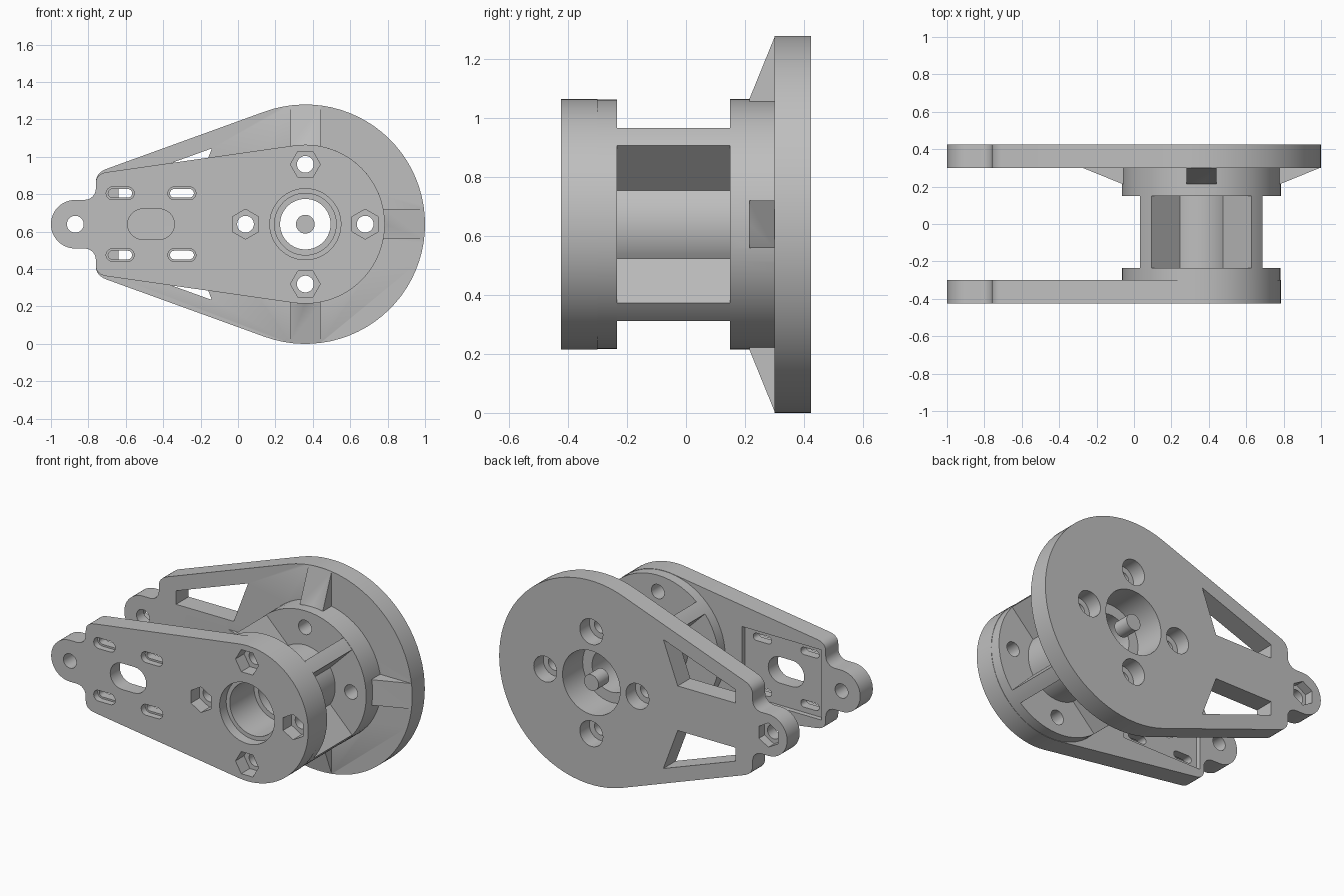
import bpy, bmesh
from math import sin, cos, pi, asin, acos, atan2, hypot, radians
from mathutils import Matrix, Vector

cube = bpy.data.objects.get("Cube")
if cube:
    bpy.data.objects.remove(cube, do_unlink=True)

CX, CZ = 0.36, 0.64          # main axis
LUG_X, EDGE_X = -0.87, -0.76
BOSS_R, PLATE_R, BOLT_R = 0.425, 0.64, 0.32
FRONT, BACK = -0.425, 0.425

grey = bpy.data.materials.new("plain_grey")
grey.use_nodes = True
colour = (0.52, 0.52, 0.52, 1)
grey.diffuse_color = colour
grey.node_tree.nodes["Principled BSDF"].inputs["Base Color"].default_value = colour


def arc(x, z, r, a0, a1, n):
    """Arc points, angles in radians, both ends included."""
    return [(x + r * cos(a0 + (a1 - a0) * i / n), z + r * sin(a0 + (a1 - a0) * i / n))
            for i in range(n + 1)]


def circle(x, z, r, n=64, turn=0):
    return arc(x, z, r, turn, turn + 2 * pi, n)[:-1]


def slot(x, z, half, r):
    return (arc(x + half - r, z, r, -pi / 2, pi / 2, 12)
            + arc(x - half + r, z, r, pi / 2, 3 * pi / 2, 12))


def prism(name, pts, y0, y1, matrix=None):
    """Extrude an (x, z) profile from y0 to y1; z is measured from the main axis."""
    bm = bmesh.new()
    face = bm.faces.new([bm.verts.new((x, y0, z)) for x, z in pts])
    ext = bmesh.ops.extrude_face_region(bm, geom=[face])
    moved = [g for g in ext["geom"] if isinstance(g, bmesh.types.BMVert)]
    bmesh.ops.translate(bm, verts=moved, vec=(0, y1 - y0, 0))
    if matrix:
        bm.transform(matrix)
    bm.transform(Matrix.Translation((0, 0, CZ)))
    bmesh.ops.recalc_face_normals(bm, faces=bm.faces)
    mesh = bpy.data.meshes.new(name)
    bm.to_mesh(mesh)
    bm.free()
    mesh.materials.append(grey)
    ob = bpy.data.objects.new(name, mesh)
    bpy.context.collection.objects.link(ob)
    return ob


def combine(target, other, operation):
    """Apply a boolean and drop the helper."""
    mod = target.modifiers.new("combine", "BOOLEAN")
    mod.operation, mod.solver, mod.object = operation, "EXACT", other
    bpy.context.view_layer.objects.active = target
    bpy.ops.object.modifier_apply(modifier=mod.name)
    bpy.data.objects.remove(other, do_unlink=True)


def cut(target, pts, y0, y1):
    combine(target, prism("cutter", pts, y0, y1), "DIFFERENCE")


def outline(r, h):
    """Teardrop plate with rounded shoulders and a small lug."""
    dx = EDGE_X - CX
    tangent = atan2(h, dx) - acos(r / hypot(dx, h))
    upper = arc(CX, 0, r, 0, tangent, 24)
    corner = Vector((EDGE_X, h))
    start = corner + (Vector(upper[-1]) - corner).normalized() * 0.06
    end = corner - Vector((0, 0.05))
    for i in range(7):
        t = i / 6
        upper.append(tuple(start * (1 - t) ** 2 + corner * 2 * t * (1 - t) + end * t * t))
    upper += arc(EDGE_X - 0.06, 0.19, 0.06, 0, -pi / 2, 6)
    upper += arc(LUG_X, 0, 0.13, pi / 2, pi, 12)
    return upper + [(x, -z) for x, z in reversed(upper[1:-1])]


bolts = [(CX + BOLT_R * cos(k * pi / 2), BOLT_R * sin(k * pi / 2), k * pi / 2) for k in range(4)]

# Front plate with its round boss
front = prism("front_plate", outline(BOSS_R, 0.27), FRONT, -0.30)
combine(front, prism("boss", circle(CX, 0, BOSS_R - 0.002), -0.33, -0.235), "UNION")
cut(front, circle(CX, 0, 0.19), FRONT - 0.1, -0.36)
cut(front, circle(CX, 0, 0.165), FRONT - 0.1, -0.1)
for x, z, a in bolts:
    cut(front, circle(x, z, 0.08, 6, a + pi / 2), FRONT - 0.1, -0.34)
    cut(front, circle(x, z, 0.045, 24), FRONT - 0.1, -0.1)
cut(front, circle(LUG_X, 0, 0.045, 32), FRONT - 0.1, -0.2)

# Shallow pocket behind the front plate, oval window and stepped slots
cut(front, [(-0.73, -0.22), (-0.18, -0.22), (-0.18, 0.22), (-0.73, 0.22)], -0.33, -0.25)
cut(front, slot(-0.465, 0, 0.125, 0.082), FRONT - 0.1, -0.2)
for x in (-0.63, -0.30):
    for z in (-0.165, 0.165):
        cut(front, slot(x, z, 0.075, 0.034), FRONT - 0.1, -0.385)
        cut(front, slot(x, z, 0.064, 0.023), FRONT - 0.1, -0.2)

# Spool: hub with four diagonal spokes
HUB_R, HALF = 0.21, 0.0425
profile = []
for k in range(4):
    mid = pi / 4 + k * pi / 2
    tip, root = asin(HALF / BOSS_R), asin(HALF / HUB_R)
    profile += arc(CX, 0, BOSS_R - 0.002, mid - tip, mid + tip, 4)
    profile += arc(CX, 0, HUB_R, mid + root, mid + pi / 2 - root, 14)
spool = prism("spoked_hub", profile, -0.235, 0.15)
cut(spool, circle(CX, 0, 0.165), -0.4, -0.12)
cut(spool, circle(CX, 0, 0.135), -0.4, 0.4)

# Back plate with boss and four gussets
back = prism("back_plate", outline(PLATE_R, 0.275), 0.30, BACK)
combine(back, prism("boss", circle(CX, 0, BOSS_R), 0.15, 0.33), "UNION")
gusset = [(0.38, 0.215), (BOSS_R, 0.215), (0.634, 0.30), (0.634, 0.32), (0.38, 0.32)]
for x, z, a in bolts:
    place = (Matrix.Translation((CX, 0, 0)) @ Matrix.Rotation(-a, 4, "Y")
             @ Matrix.Rotation(radians(90), 4, "X") @ Matrix.Scale(-1, 4, (0, 0, 1)))
    rib = prism("gusset", gusset, -0.08, 0.08, place)
    combine(back, rib, "UNION")
cut(back, circle(CX, 0, 0.2), 0.225, 0.6)
cut(back, circle(CX, 0, 0.135), 0.0, 0.6)
for x, z, a in bolts:
    cut(back, circle(x, z, 0.08, 32), 0.33, 0.6)
    cut(back, circle(x, z, 0.045, 24), 0.0, 0.6)

# Lug hole with hexagonal nut seat, and the two side windows
cut(back, circle(LUG_X, 0, 0.045, 32), 0.2, 0.6)
cut(back, circle(LUG_X, 0, 0.076, 6, pi / 2), 0.37, 0.6)
for s in (1, -1):
    window = [(-0.64, 0.225), (-0.64, 0.14), (-0.24, 0.14), (-0.14, 0.405)]
    cut(back, [(x, s * z) for x, z in window], 0.2, 0.6)

# Small centre pin
pin = prism("centre_pin", circle(CX, 0, 0.05, 32), 0.32, BACK)

# Smooth the round walls, keep the edges crisp
bpy.ops.object.select_all(action="DESELECT")
for ob in (front, spool, back, pin):
    ob.select_set(True)
bpy.context.view_layer.objects.active = back
bpy.ops.object.shade_smooth_by_angle(angle=radians(25))
